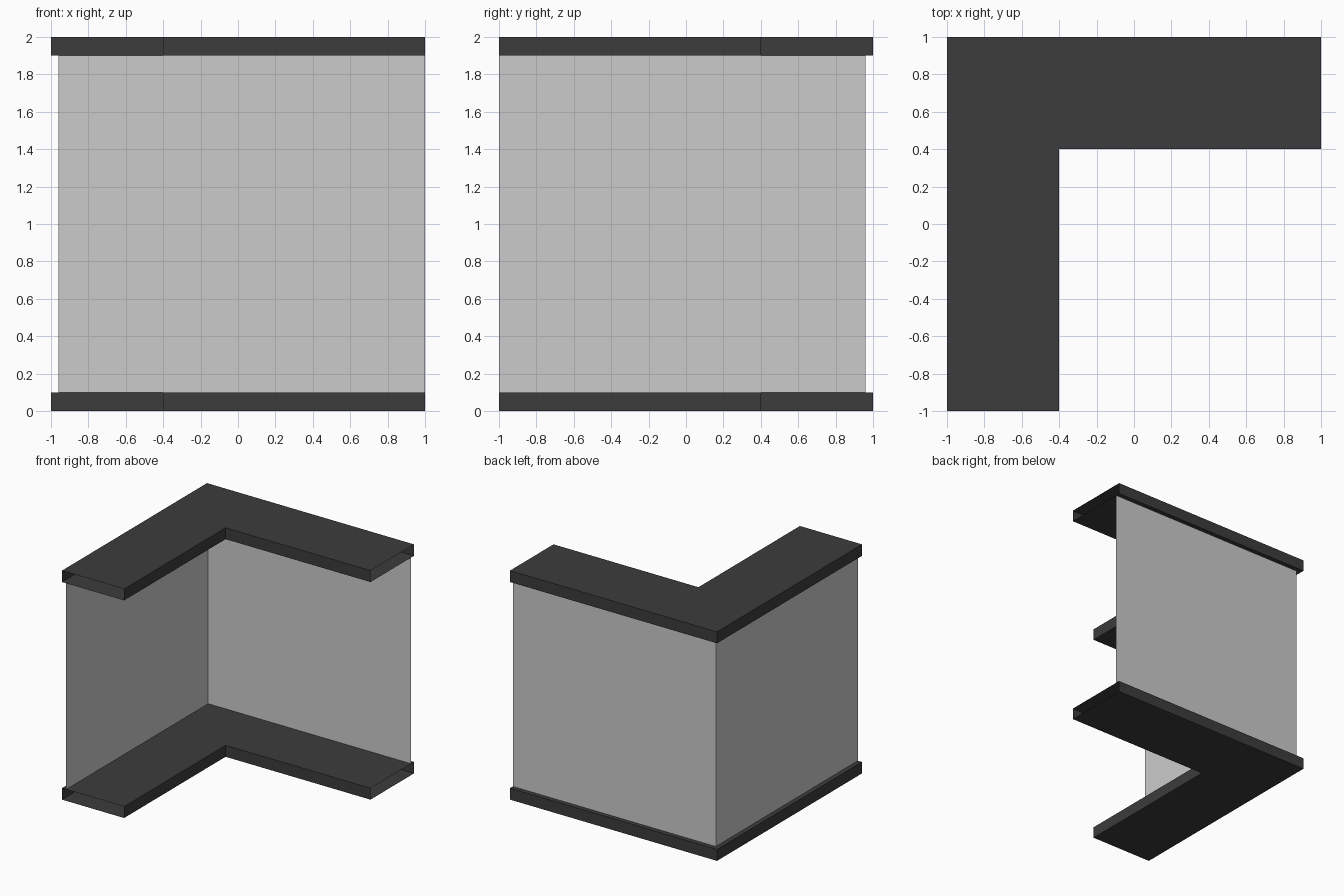
import bpy
import bmesh

cube = bpy.data.objects.get("Cube")
if cube:
    bpy.data.objects.remove(cube, do_unlink=True)


def make_material(name, grey):
    mat = bpy.data.materials.new(name)
    mat.use_nodes = True
    colour = (grey, grey, grey, 1)
    mat.diffuse_color = colour
    mat.node_tree.nodes["Principled BSDF"].inputs["Base Color"].default_value = colour
    return mat


def corner_sweep(name, section, material, closed):
    """Sweep an (inset, height) section along both arms, mitred at the corner, ends open."""
    bm = bmesh.new()
    rings = []
    for place in (lambda d: (-1 + d, -1), lambda d: (-1 + d, 1 - d), lambda d: (1, 1 - d)):
        rings.append([bm.verts.new((*place(d), z)) for d, z in section])
    count = len(section)
    for a, b in zip(rings, rings[1:]):
        for i in range(count if closed else count - 1):
            j = (i + 1) % count
            bm.faces.new((a[i], a[j], b[j], b[i]))
    bmesh.ops.recalc_face_normals(bm, faces=bm.faces)
    mesh = bpy.data.meshes.new(name)
    bm.to_mesh(mesh)
    bm.free()
    mesh.materials.append(material)
    obj = bpy.data.objects.new(name, mesh)
    bpy.context.collection.objects.link(obj)
    return obj


frame_grey = make_material("dark grey frame", 0.045)
panel_grey = make_material("light grey panel", 0.6)

# Hollow L-shaped rails at floor and top
for name, z in (("bottom_rail", 0), ("top_rail", 1.9)):
    section = [(0, z), (0.6, z), (0.6, z + 0.1), (0, z + 0.1)]
    corner_sweep(name, section, frame_grey, True)

# Thin wall sheet, set in slightly from the outer edge
corner_sweep("wall_panel", [(0.04, 0.1), (0.04, 1.9)], panel_grey, False)
